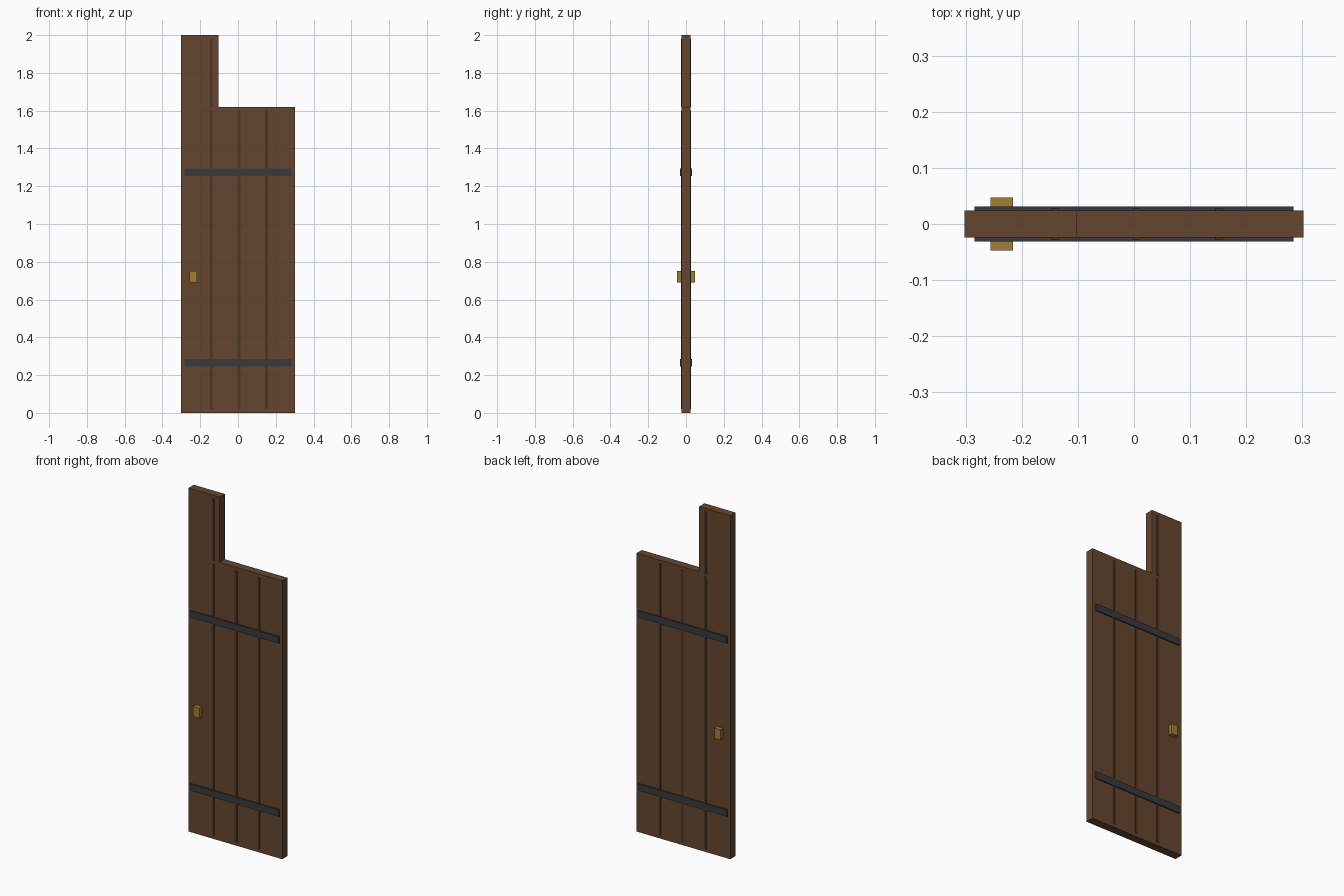
import bpy, bmesh

if "Cube" in bpy.data.objects:
    bpy.data.objects.remove(bpy.data.objects["Cube"])


def material(name, rgb):
    m = bpy.data.materials.new(name)
    m.diffuse_color = (*rgb, 1)
    m.use_nodes = True
    m.node_tree.nodes["Principled BSDF"].inputs["Base Color"].default_value = m.diffuse_color
    return m


WOOD = material("wood", (0.13, 0.062, 0.028))
DARK_WOOD = material("dark_wood", (0.075, 0.035, 0.017))
IRON = material("iron", (0.04, 0.042, 0.047))
BRASS = material("brass", (0.36, 0.21, 0.035))


def finish(name, bm, mat):
    bmesh.ops.recalc_face_normals(bm, faces=bm.faces)
    mesh = bpy.data.meshes.new(name)
    bm.to_mesh(mesh)
    bm.free()
    mesh.materials.append(mat)
    ob = bpy.data.objects.new(name, mesh)
    bpy.context.collection.objects.link(ob)
    return ob


def box(name, x, y, z, mat):
    """Box from (min, max) ranges along each axis."""
    bm = bmesh.new()
    bmesh.ops.create_cube(bm, size=1)
    for v in bm.verts:
        v.co = [r[0] if c < 0 else r[1] for c, r in zip(v.co, (x, y, z))]
    return finish(name, bm, mat)


HALF_W, HALF_T, NOTCH_X, SHOULDER = 0.302, 0.024, -0.102, 1.62

# L-shaped door slab, extruded from its front outline
outline = [(-HALF_W, 0), (HALF_W, 0), (HALF_W, SHOULDER),
           (NOTCH_X, SHOULDER), (NOTCH_X, 2), (-HALF_W, 2)]
bm = bmesh.new()
face = bm.faces.new([bm.verts.new((x, -HALF_T, z)) for x, z in outline])
ext = bmesh.ops.extrude_face_region(bm, geom=[face], use_keep_orig=True)
bmesh.ops.translate(bm, vec=(0, 2 * HALF_T, 0),
                    verts=[g for g in ext["geom"] if isinstance(g, bmesh.types.BMVert)])
finish("door_slab", bm, WOOD)

# Fittings repeated on both faces
for side, s in (("front", -1), ("back", 1)):
    def depth(outer):
        return sorted((s * (HALF_T - 0.004), s * outer))

    # Plank seams
    for i, x in enumerate((-0.141, 0.005, 0.151)):
        box(f"{side}_seam_{i + 1}", (x - 0.007, x + 0.007), depth(0.0275), (0.02, 1.60), DARK_WOOD)
    box(f"{side}_upper_seam", (-0.148, -0.134), depth(0.0275), (SHOULDER, 1.98), DARK_WOOD)

    # Iron straps
    for label, z in (("lower", 0.265), ("upper", 1.273)):
        box(f"{side}_{label}_strap", (-0.284, 0.284), depth(0.031), (z - 0.02, z + 0.02), IRON)

    # Handle block
    box(f"{side}_handle", (-0.256, -0.216), depth(0.0475), (0.69, 0.75), BRASS)
